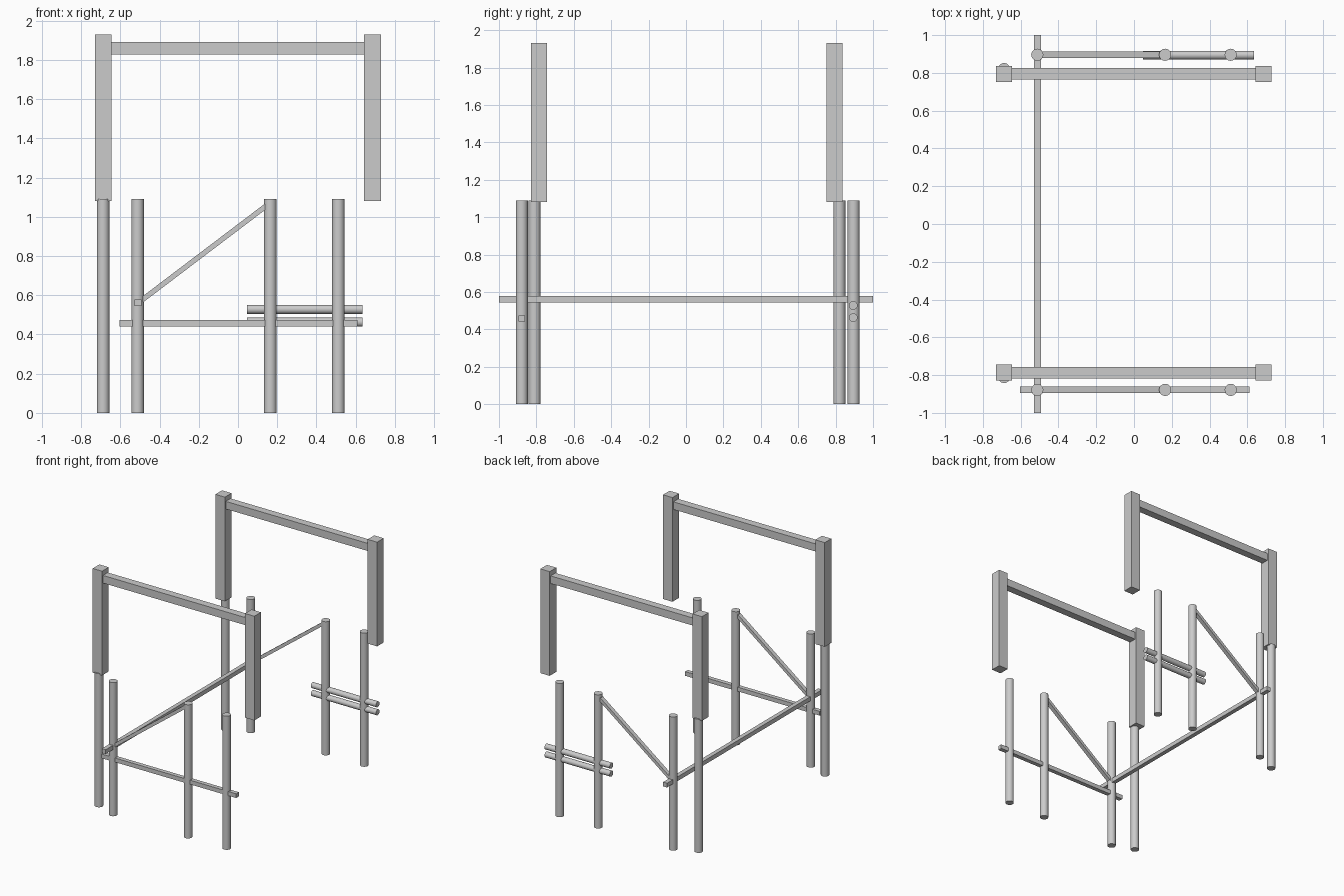
import bpy, math
from mathutils import Vector

if "Cube" in bpy.data.objects:
    bpy.data.objects.remove(bpy.data.objects["Cube"])


def box(name, center, size, tilt=0.0):
    bpy.ops.mesh.primitive_cube_add(size=1, location=center)
    ob = bpy.context.object
    ob.name = name
    ob.scale = size
    bpy.ops.object.transform_apply(location=False, rotation=False, scale=True)
    ob.rotation_euler = (0, tilt, 0)
    return ob


def rod(name, start, end, radius):
    a, b = Vector(start), Vector(end)
    d = b - a
    bpy.ops.mesh.primitive_cylinder_add(vertices=32, radius=radius, depth=d.length,
                                        location=(a + b) / 2)
    ob = bpy.context.object
    ob.name = name
    ob.rotation_euler = d.to_track_quat('Z', 'Y').to_euler()
    bpy.ops.object.shade_smooth_by_angle(angle=math.radians(40))
    return ob


TOP = 1.09
sides = (("front", -0.787, -0.81, -0.878), ("back", 0.795, 0.82, 0.896))

for side, y_frame, y_corner, y_row in sides:
    # Upper frame: two square posts joined by a rail
    for label, x in (("left", -0.688), ("right", 0.686)):
        box(f"{side}_{label}_upper_post", (x, y_frame, 1.505), (0.085, 0.085, 0.85))
    box(f"{side}_top_rail", (0, y_frame, 1.86), (1.292, 0.062, 0.062))

    # Round posts: one under the left corner, three in a row outside
    rod(f"{side}_corner_pole", (-0.688, y_corner, 0), (-0.688, y_corner, TOP), 0.032)
    for i, x in enumerate((-0.512, 0.165, 0.512)):
        rod(f"{side}_pole_{i + 1}", (x, y_row, 0), (x, y_row, TOP), 0.032)

    # Diagonal brace
    a, b = Vector((-0.508, y_row, 0.562)), Vector((0.165, y_row, 1.072))
    d = b - a
    box(f"{side}_brace", (a + b) / 2, (d.length, 0.034, 0.026), -math.atan2(d.z, d.x))

# Long cross beam between both rows
box("cross_beam", (-0.511, 0, 0.562), (0.035, 2.0, 0.035))

# Front side rail
box("front_side_rail", (0.003, -0.878, 0.458), (1.215, 0.035, 0.034))

# Pair of round rails at the back
for label, z in (("lower", 0.463), ("upper", 0.528)):
    rod(f"back_{label}_round_rail", (0.047, 0.894, z), (0.635, 0.894, z), 0.023)
